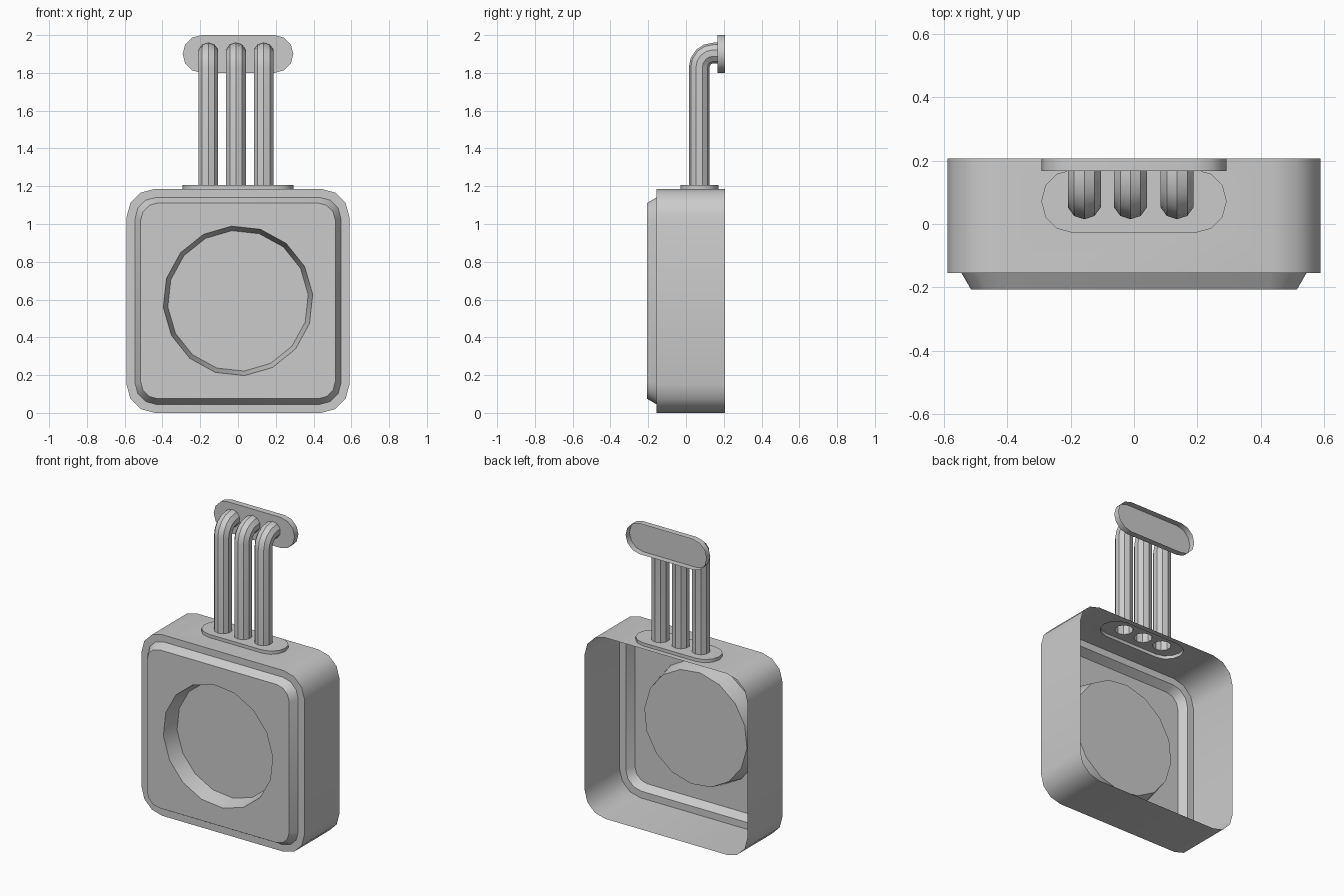
import bpy
import bmesh
from math import sin, cos, pi, radians
from mathutils import Vector

if "Cube" in bpy.data.objects:
    bpy.data.objects.remove(bpy.data.objects["Cube"], do_unlink=True)

grey = bpy.data.materials.new("plain grey")
grey.use_nodes = True
grey.diffuse_color = (0.6, 0.6, 0.6, 1)
grey.node_tree.nodes["Principled BSDF"].inputs["Base Color"].default_value = (0.6, 0.6, 0.6, 1)


def finish(bm, name):
    """Turn the bmesh into a smooth-shaded object with crisp edges."""
    bmesh.ops.remove_doubles(bm, verts=bm.verts, dist=1e-5)
    bmesh.ops.recalc_face_normals(bm, faces=bm.faces)
    mesh = bpy.data.meshes.new(name)
    bm.to_mesh(mesh)
    bm.free()
    mesh.materials.append(grey)
    obj = bpy.data.objects.new(name, mesh)
    bpy.context.collection.objects.link(obj)
    bpy.ops.object.select_all(action='DESELECT')
    obj.select_set(True)
    bpy.context.view_layer.objects.active = obj
    bpy.ops.object.shade_smooth_by_angle(angle=radians(35))
    return obj


def rounded(half_w, half_h, r, seg=3):
    """Rounded rectangle; its top straight edge joins points seg and seg + 1."""
    pts = []
    corners = ((1, 1), (-1, 1), (-1, -1), (1, -1))
    for i, (sx, sy) in enumerate(corners):
        for k in range(seg + 1):
            a = pi / 2 * (i + k / seg)
            p = (sx * (half_w - r) + r * cos(a), sy * (half_h - r) + r * sin(a))
            if not pts or (Vector(p) - Vector(pts[-1])).length > 1e-5:
                pts.append(p)
    if (Vector(pts[0]) - Vector(pts[-1])).length < 1e-5:
        pts.pop()
    return pts


def circle(cx, cy, r, sides, phase=0.0):
    return [(cx + r * cos(phase + 2 * pi * i / sides),
             cy + r * sin(phase + 2 * pi * i / sides)) for i in range(sides)]


def upright(pts, y, z):
    return [(u, y, z + v) for u, v in pts]


def level(pts, y, z):
    return [(u, y + v, z) for u, v in pts]


def ring(bm, coords):
    return [bm.verts.new(c) for c in coords]


def bridge(bm, a, b, skip=None):
    for i in range(len(a)):
        j = (i + 1) % len(a)
        if i != skip:
            bm.faces.new((a[i], a[j], b[j], b[i]))


def fill(bm, *loops):
    """Fill an outline, treating any further loops as holes."""
    edges = []
    for loop in loops:
        for i in range(len(loop)):
            pair = (loop[i], loop[(i + 1) % len(loop)])
            edges.append(bm.edges.get(pair) or bm.edges.new(pair))
    bmesh.ops.triangle_fill(bm, use_beauty=True, edges=edges)


MID_Z = 0.593
FLANGE = rounded(0.293, 0.1, 0.1)
PIPE_Y, PIPE_R, SIDES = 0.07, 0.055, 10
PIPES = (-0.157, -0.011, 0.136)

# Open-backed casing with a raised, chamfered front and a round recess
bm = bmesh.new()
outer = rounded(0.59, 0.593, 0.15)
back = ring(bm, upright(outer, 0.207, MID_Z))
front = ring(bm, upright(outer, -0.155, MID_Z))
step = ring(bm, upright(rounded(0.545, 0.548, 0.112), -0.155, MID_Z))
face = ring(bm, upright(rounded(0.515, 0.518, 0.09), -0.207, MID_Z))
TOP_EDGE = 3
bridge(bm, back, front, skip=TOP_EDGE)
bridge(bm, front, step)
bridge(bm, step, face)
rim = ring(bm, upright(circle(0, 0, 0.397, 16, radians(5)), -0.207, MID_Z))
floor = ring(bm, upright(circle(0, 0, 0.373, 16, radians(5)), -0.1, MID_Z))
fill(bm, face, rim)
bridge(bm, rim, floor)
bm.faces.new(floor)
# Top panel with the slot under the lower flange
t = TOP_EDGE
panel = [back[t], back[t + 1], front[t + 1], front[t]]
slot = ring(bm, level(FLANGE, PIPE_Y + 0.002, 2 * MID_Z))
fill(bm, panel, slot)
finish(bm, "casing")

# Lower flange, open below, pierced by the pipes
bm = bmesh.new()
base = ring(bm, level(FLANGE, PIPE_Y + 0.002, 2 * MID_Z))
lid = ring(bm, level(FLANGE, PIPE_Y + 0.002, 1.207))
bridge(bm, base, lid)
holes = [ring(bm, level(circle(x, 0, PIPE_R, SIDES, pi / 2), PIPE_Y, 1.207)) for x in PIPES]
fill(bm, lid, *holes)
finish(bm, "lower_flange")

# Wall flange, a shallow tray open at the back
bm = bmesh.new()
base = ring(bm, upright(FLANGE, 0.207, 1.9))
lid = ring(bm, upright(FLANGE, 0.167, 1.9))
bridge(bm, base, lid)
bm.faces.new(lid)
finish(bm, "wall_flange")

# Three pipes that rise and bend back into the wall flange
BEND, BEND_Z, STEPS = 0.075, 1.83, 4
for number, x in enumerate(PIPES, 1):
    stations = [(PIPE_Y, 1.207, 0.0)]
    for k in range(STEPS + 1):
        a = pi / 2 * k / STEPS
        stations.append((PIPE_Y + BEND * (1 - cos(a)), BEND_Z + BEND * sin(a), a))
    stations.append((0.167, BEND_Z + BEND, pi / 2))
    bm = bmesh.new()
    previous = None
    for y, z, a in stations:
        current = ring(bm, [(x + u, y + v * cos(a), z - v * sin(a))
                            for u, v in circle(0, 0, PIPE_R, SIDES, pi / 2)])
        if previous:
            bridge(bm, previous, current)
        previous = current
    finish(bm, f"pipe_{number}")
